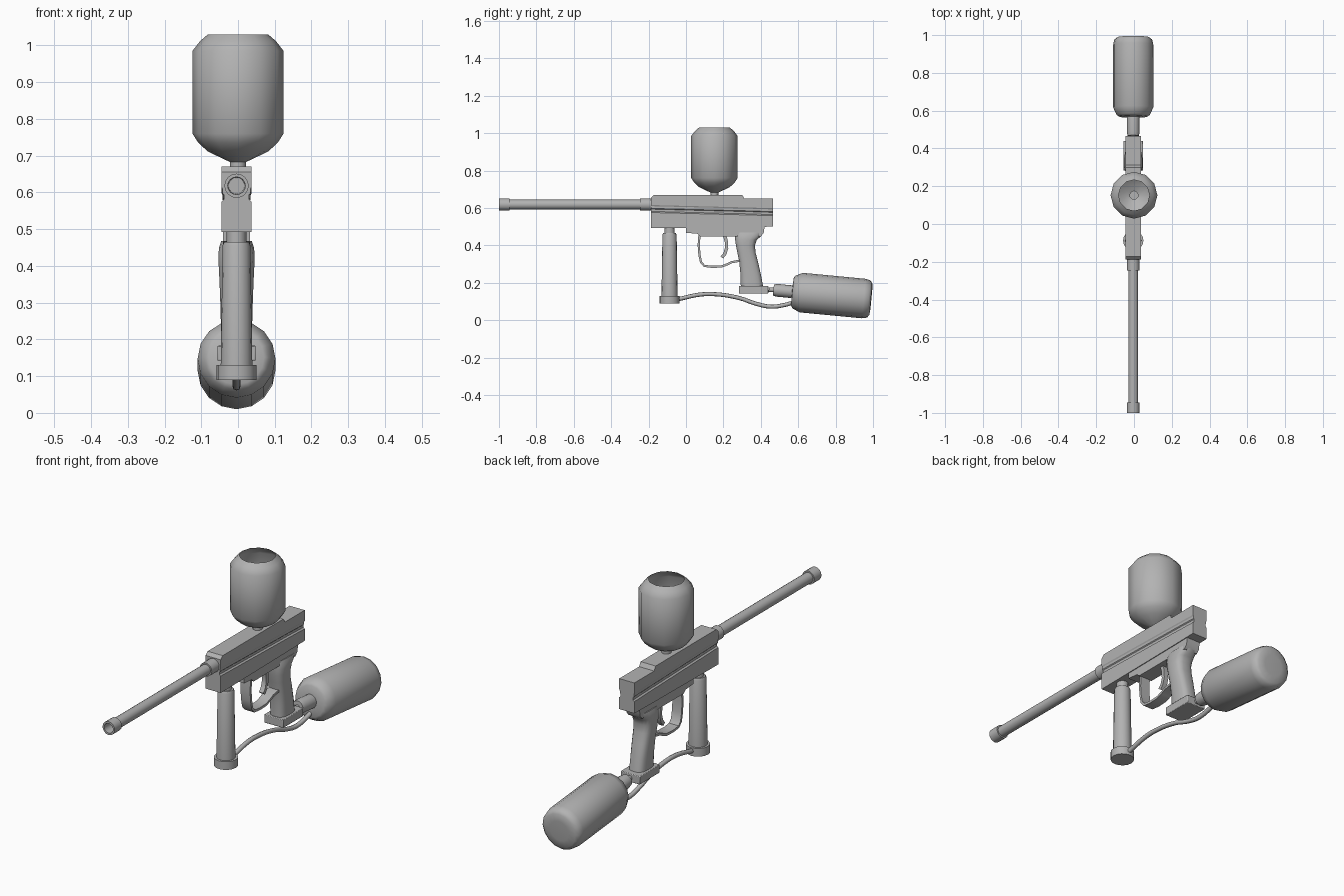
import bpy, bmesh, math
from mathutils import Vector

if "Cube" in bpy.data.objects:
    bpy.data.objects.remove(bpy.data.objects["Cube"])

CX = -0.004  # centre plane of the marker body

grey = bpy.data.materials.new("grey")
grey.diffuse_color = (0.45, 0.45, 0.45, 1)
grey.use_nodes = True
grey.node_tree.nodes["Principled BSDF"].inputs["Base Color"].default_value = grey.diffuse_color


def finish(obj, angle=35):
    obj.data.materials.append(grey)
    bpy.ops.object.select_all(action='DESELECT')
    obj.select_set(True)
    bpy.context.view_layer.objects.active = obj
    bpy.ops.object.shade_smooth_by_angle(angle=math.radians(angle))
    return obj


def loft(name, rings, cap_start=True, cap_end=True, angle=35):
    """Skin a list of equal-length closed rings of points."""
    bm = bmesh.new()
    rows = [[bm.verts.new(p) for p in ring] for ring in rings]
    n = len(rows[0])
    for a, b in zip(rows, rows[1:]):
        for i in range(n):
            j = (i + 1) % n
            bm.faces.new((a[i], a[j], b[j], b[i]))
    if cap_start:
        bm.faces.new(rows[0][::-1])
    if cap_end:
        bm.faces.new(rows[-1])
    bmesh.ops.recalc_face_normals(bm, faces=bm.faces)
    mesh = bpy.data.meshes.new(name)
    bm.to_mesh(mesh)
    bm.free()
    obj = bpy.data.objects.new(name, mesh)
    bpy.context.collection.objects.link(obj)
    return finish(obj, angle)


def lathe(name, origin, axis, profile, sides=16, cap_start=True, cap_end=True, angle=35):
    """Turn a (distance, radius) profile around an axis."""
    axis = Vector(axis).normalized()
    u = Vector((1, 0, 0))
    v = axis.cross(u)
    o = Vector(origin)
    turn = [2 * math.pi * i / sides for i in range(sides)]
    rings = [[o + axis * t + (u * math.cos(a) + v * math.sin(a)) * r for a in turn]
             for t, r in profile]
    return loft(name, rings, cap_start, cap_end, angle)


def plate(name, outline, half, bevel=0.0):
    """Extrude a (y, z) outline sideways about the centre plane."""
    obj = loft(name, [[(CX + s * half, y, z) for y, z in outline] for s in (-1, 1)])
    if bevel:
        m = obj.modifiers.new("bevel", 'BEVEL')
        m.width, m.segments = bevel, 2
    return obj


def band(name, path, half, thick):
    """Flat strip of even thickness following a (y, z) path."""
    pts = [Vector(p) for p in path]
    rings = []
    for i, p in enumerate(pts):
        d = (pts[min(i + 1, len(pts) - 1)] - pts[max(i - 1, 0)]).normalized()
        n = Vector((-d.y, d.x)) * thick / 2
        a, b = p + n, p - n
        rings.append([(CX - half, *a), (CX + half, *a), (CX + half, *b), (CX - half, *b)])
    return loft(name, rings)


# Receiver: grooved cross-section, lofted front to back
def receiver_ring(y, top, bottom, groove):
    side = [(0.041, bottom), (0.041, groove - 0.022), (0.034, groove - 0.016),
            (0.034, groove - 0.004), (0.038, groove), (0.038, groove + 0.012),
            (0.041, groove + 0.018), (0.041, top)]
    return ([(CX + x, y, z) for x, z in side] +
            [(CX - x, y, z) for x, z in reversed(side)])


loft("receiver", [receiver_ring(*s) for s in (
    (-0.187, 0.655, 0.492, 0.597), (-0.172, 0.67, 0.492, 0.597),
    (0.30, 0.67, 0.497, 0.585), (0.312, 0.65, 0.497, 0.585),
    (0.466, 0.65, 0.50, 0.58))], angle=15)

# Trigger frame under the receiver
plate("trigger_frame", [(0.0, 0.50), (0.0, 0.467), (0.06, 0.462), (0.075, 0.448),
                        (0.40, 0.448), (0.415, 0.465), (0.42, 0.50)], 0.037)

# Barrel with muzzle ring, bore and rear collar
lathe("barrel", (CX, 0, 0.618), (0, 1, 0),
      [(-0.90, 0.022), (-1.0, 0.024), (-1.0, 0.033), (-0.945, 0.033), (-0.945, 0.026),
       (-0.245, 0.026), (-0.245, 0.033), (-0.18, 0.033)])

# Foregrip: top collar, tapered tube, end cap
lathe("foregrip", (CX, -0.088, 0), (0, 0, 1),
      [(0.09, 0.054), (0.13, 0.054), (0.13, 0.043), (0.455, 0.038), (0.465, 0.034),
       (0.465, 0.027), (0.495, 0.027)])

# Grip: rounded sections given as (z, front y, back y, half width)
rings = []
for z, front, back, half in ((0.18, 0.292, 0.413, 0.042), (0.24, 0.291, 0.402, 0.043),
                             (0.31, 0.284, 0.386, 0.045), (0.36, 0.274, 0.373, 0.047),
                             (0.40, 0.266, 0.369, 0.049), (0.43, 0.262, 0.38, 0.05),
                             (0.45, 0.26, 0.405, 0.048), (0.468, 0.26, 0.415, 0.042)):
    ring = []
    for i in range(16):
        a = 2 * math.pi * (i + 0.5) / 16
        c, s = math.cos(a), math.sin(a)
        ring.append((CX + half * math.copysign(abs(c) ** 0.6, c),
                     (front + back) / 2 + (back - front) / 2 * math.copysign(abs(s) ** 0.75, s), z))
    rings.append(ring)
loft("grip", rings, angle=45)

# Bottom adapter block that holds the air tank
plate("tank_adapter", [(0.283, 0.142), (0.44, 0.142), (0.44, 0.183), (0.283, 0.183)], 0.052, 0.003)

# Trigger guard and curved trigger
band("trigger_guard", [(0.072, 0.455), (0.068, 0.40), (0.072, 0.35), (0.08, 0.31), (0.098, 0.29),
                       (0.14, 0.285), (0.19, 0.287), (0.22, 0.298), (0.245, 0.31), (0.29, 0.318)],
     0.026, 0.012)
band("trigger", [(0.205, 0.455), (0.216, 0.42), (0.217, 0.385), (0.208, 0.355), (0.192, 0.335)],
     0.012, 0.018)

# Hopper: open-topped shell with a feed neck
lathe("hopper", (0, 0.152, 0), (0, 0, 1),
      [(0.66, 0.022), (0.683, 0.022), (0.69, 0.038), (0.712, 0.083), (0.735, 0.108), (0.76, 0.124),
       (0.985, 0.124), (1.012, 0.103), (1.03, 0.082)],
      sides=12, cap_end=False, angle=50)

# Air tank with valve neck, tilted slightly downwards
lathe("air_tank", (CX, 0.786, 0.131), (0, 1, -0.095),
      [(-0.345, 0.012), (-0.32, 0.012), (-0.32, 0.03), (-0.30, 0.034), (-0.22, 0.034),
       (-0.218, 0.075), (-0.21, 0.088), (-0.17, 0.106), (0.165, 0.106), (0.192, 0.1),
       (0.203, 0.085), (0.206, 0.05)], sides=16, angle=50)

# Air hose from foregrip to tank valve
curve = bpy.data.curves.new("air_hose", 'CURVE')
curve.dimensions = '3D'
curve.bevel_depth = 0.011
curve.bevel_resolution = 2
curve.resolution_u = 5
curve.use_fill_caps = True
path = [(-0.06, 0.108), (-0.02, 0.117), (0.07, 0.136), (0.15, 0.139), (0.285, 0.118),
        (0.377, 0.087), (0.455, 0.072), (0.53, 0.082), (0.59, 0.10)]
spline = curve.splines.new('BEZIER')
spline.bezier_points.add(len(path) - 1)
for bp, (y, z) in zip(spline.bezier_points, path):
    bp.co = (CX, y, z)
    bp.handle_left_type = bp.handle_right_type = 'AUTO'
curve.materials.append(grey)
bpy.context.collection.objects.link(bpy.data.objects.new("air_hose", curve))
